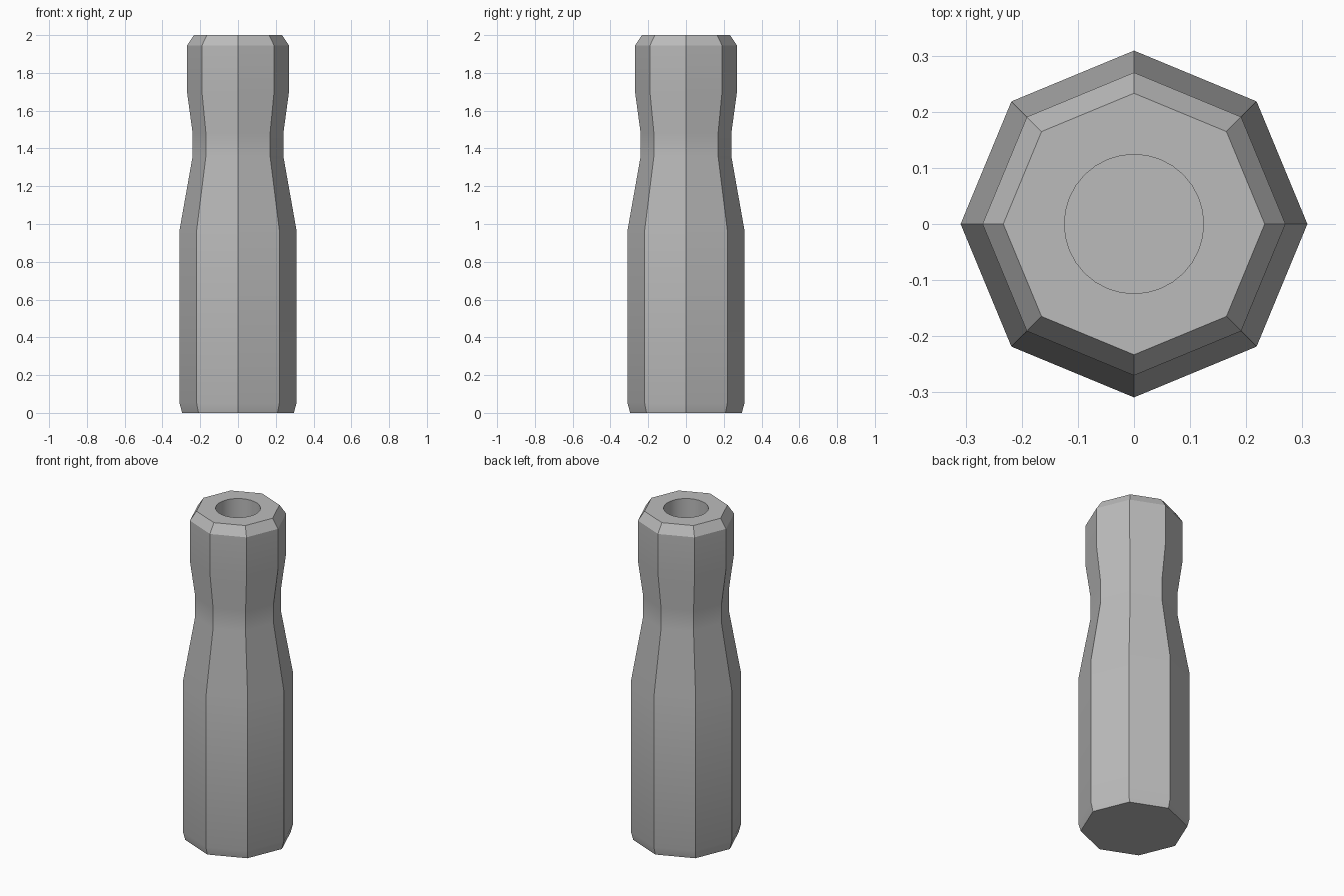
import bpy
import bmesh
from math import cos, sin, tau, radians

cube = bpy.data.objects.get("Cube")
if cube:
    bpy.data.objects.remove(cube, do_unlink=True)

# Single grey finish
grey = bpy.data.materials.new("plain_grey")
grey.use_nodes = True
colour = (0.5, 0.5, 0.5, 1)
grey.diffuse_color = colour
grey.node_tree.nodes["Principled BSDF"].inputs["Base Color"].default_value = colour

SIDES, HOLE_SIDES = 8, 32
HOLE_RADIUS, HOLE_FLOOR = 0.124, 1.2

# Radius and height of the octagonal outside, from the foot to the rim
profile = [(0.296, 0), (0.309, 0.05), (0.309, 0.97), (0.24, 1.36),
           (0.24, 1.48), (0.27, 1.7), (0.27, 1.945), (0.233, 2)]

bm = bmesh.new()


def ring(radius, z, sides):
    return [bm.verts.new((radius * cos(tau * i / sides), radius * sin(tau * i / sides), z))
            for i in range(sides)]


def wall(lower, upper):
    n = len(lower)
    for i in range(n):
        j = (i + 1) % n
        bm.faces.new((lower[i], lower[j], upper[j], upper[i]))


def loop_edges(verts):
    return [bm.edges.get((verts[i - 1], verts[i])) for i in range(len(verts))]


# Faceted outer body and closed foot
rings = [ring(r, z, SIDES) for r, z in profile]
for lower, upper in zip(rings, rings[1:]):
    wall(lower, upper)
bm.faces.new(rings[0][::-1])

# Round socket with a flat floor
mouth = ring(HOLE_RADIUS, profile[-1][1], HOLE_SIDES)
floor = ring(HOLE_RADIUS, HOLE_FLOOR, HOLE_SIDES)
wall(mouth, floor)
bm.faces.new(floor)

# Flat top around the socket
bmesh.ops.bridge_loops(bm, edges=loop_edges(rings[-1]) + loop_edges(mouth))
bmesh.ops.recalc_face_normals(bm, faces=bm.faces)

mesh = bpy.data.meshes.new("handle")
bm.to_mesh(mesh)
bm.free()
mesh.materials.append(grey)
handle = bpy.data.objects.new("handle", mesh)
bpy.context.collection.objects.link(handle)

# Soft bends along the length, crisp facet edges
bpy.ops.object.select_all(action="DESELECT")
handle.select_set(True)
bpy.context.view_layer.objects.active = handle
bpy.ops.object.shade_smooth_by_angle(angle=radians(30))
